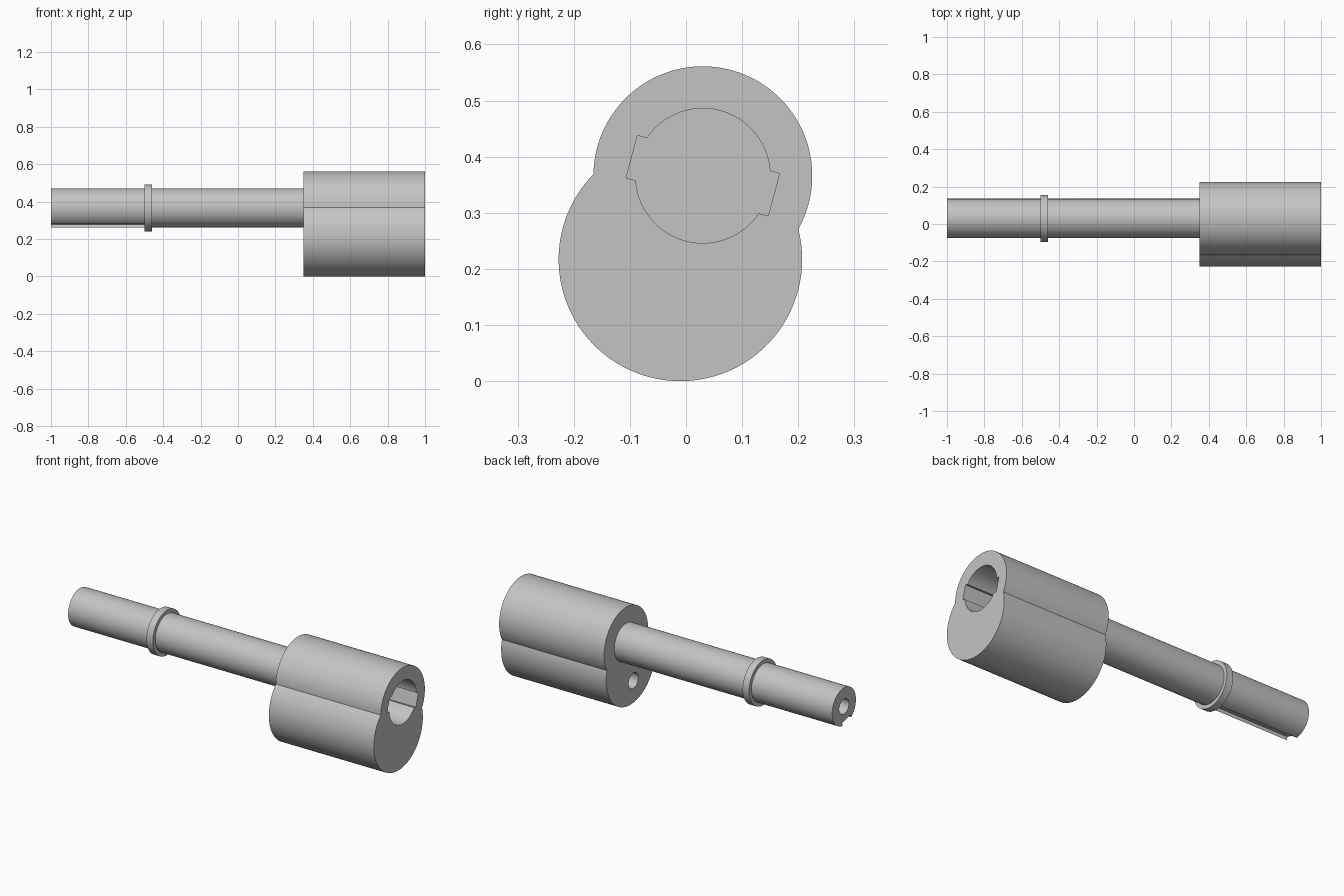
import bpy
import math
from mathutils import Vector

default = bpy.data.objects.get("Cube")
if default:
    bpy.data.objects.remove(default, do_unlink=True)

steel = bpy.data.materials.new("plain_grey")
steel.use_nodes = True
GREY = (0.55, 0.55, 0.55, 1)
steel.diffuse_color = GREY
steel.node_tree.nodes["Principled BSDF"].inputs["Base Color"].default_value = GREY

AXIS = Vector((0, 0.03, 0.366))             # shaft and bore centre line
TILT = math.radians(-15)                    # roll of the keys about the x axis
DOWN = Vector((0, math.sin(TILT), -math.cos(TILT)))   # from shaft towards lower lobe
KEY_WIDTH = 0.078


def cylinder(name, centre, radius, x0, x1, sides=128):
    """Cylinder lying along x between x0 and x1."""
    bpy.ops.mesh.primitive_cylinder_add(
        vertices=sides, radius=radius, depth=x1 - x0,
        location=((x0 + x1) / 2, centre.y, centre.z), rotation=(0, math.pi / 2, 0))
    return finish(name)


def key_block(name, centre, width, height, x0, x1):
    """Box along x, rolled to line up with the keys."""
    bpy.ops.mesh.primitive_cube_add(
        size=1, location=((x0 + x1) / 2, centre.y, centre.z), rotation=(TILT, 0, 0))
    bpy.context.object.scale = (x1 - x0, width, height)
    return finish(name)


def finish(name):
    obj = bpy.context.object
    obj.name = name
    obj.data.materials.append(steel)
    bpy.ops.object.transform_apply(location=True, rotation=True, scale=True)
    return obj


def combine(target, tool, operation):
    """Apply a boolean and remove the helper."""
    bpy.context.view_layer.objects.active = target
    mod = target.modifiers.new("cut", "BOOLEAN")
    mod.operation = operation
    mod.solver = "EXACT"
    mod.object = tool
    bpy.ops.object.modifier_apply(modifier=mod.name)
    bpy.data.objects.remove(tool, do_unlink=True)


# Two-lobed body
body = cylinder("eccentric_body", AXIS, 0.195, 0.35, 1)
lower = cylinder("lower_lobe", Vector((0, -0.01, 0.217)), 0.217, 0.35, 1)
combine(body, lower, "UNION")

# Keyed socket in the outer face
combine(body, cylinder("socket", AXIS, 0.12, 0.5, 1.1), "DIFFERENCE")
combine(body, key_block("socket_keys", AXIS, 0.262, KEY_WIDTH, 0.5, 1.1), "DIFFERENCE")

# Small blind hole in the inner face
combine(body, cylinder("pin_hole", AXIS + DOWN * 0.25, 0.043, 0.25, 0.65, 48), "DIFFERENCE")

# Shaft with an end bore and a keyway
shaft = cylinder("shaft", AXIS, 0.105, -1, 0.36)
combine(shaft, cylinder("end_bore", AXIS, 0.043, -1.1, -0.7, 48), "DIFFERENCE")
combine(shaft, key_block("keyway", AXIS + DOWN * 0.115, KEY_WIDTH, 0.07, -1.1, -0.49), "DIFFERENCE")

# Collar ring
collar = cylinder("shaft_collar", AXIS, 0.126, -0.5, -0.46)

for part in (body, shaft, collar):
    bpy.ops.object.select_all(action="DESELECT")
    part.select_set(True)
    bpy.context.view_layer.objects.active = part
    bpy.ops.object.shade_smooth_by_angle(angle=math.radians(30))
